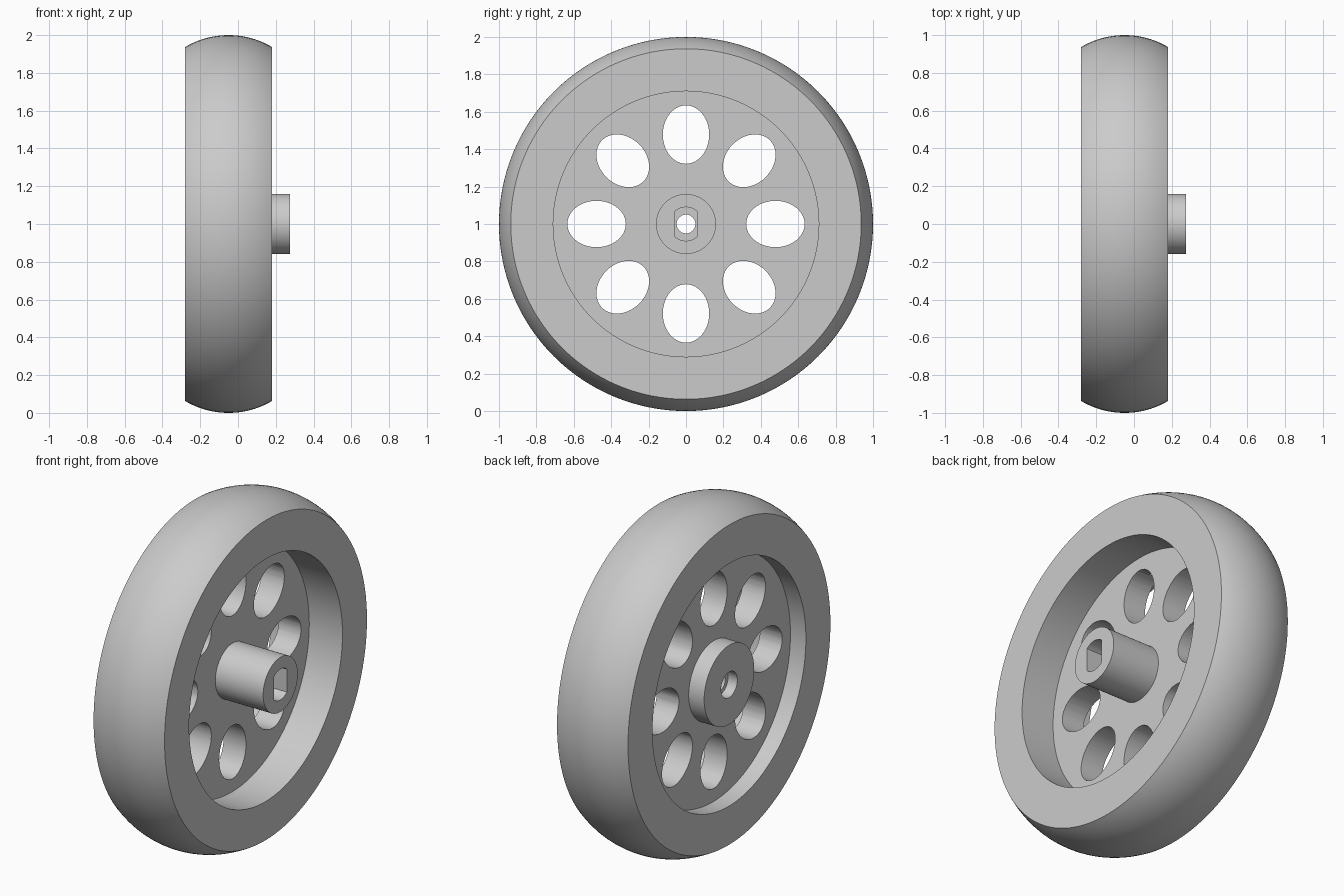
import bpy, bmesh, math
from math import sin, cos, pi

if "Cube" in bpy.data.objects:
    bpy.data.objects.remove(bpy.data.objects["Cube"])

CENTRE_Z = 1.0
SEGMENTS = 128

grey = bpy.data.materials.new("plain grey")
grey.diffuse_color = (0.6, 0.6, 0.6, 1)
grey.use_nodes = True
grey.node_tree.nodes["Principled BSDF"].inputs["Base Color"].default_value = grey.diffuse_color


def finish(bm, name):
    """Turn a bmesh into an object standing at axle height."""
    bmesh.ops.recalc_face_normals(bm, faces=bm.faces)
    mesh = bpy.data.meshes.new(name)
    bm.to_mesh(mesh)
    bm.free()
    obj = bpy.data.objects.new(name, mesh)
    obj.location.z = CENTRE_Z
    mesh.materials.append(grey)
    bpy.context.collection.objects.link(obj)
    return obj


def revolve(name, profile):
    """Spin a closed (x, radius) outline around the x axis."""
    bm = bmesh.new()
    rings = []
    for i in range(SEGMENTS):
        a = 2 * pi * i / SEGMENTS
        rings.append([bm.verts.new((x, r * cos(a), r * sin(a))) for x, r in profile])
    n = len(profile)
    for i in range(SEGMENTS):
        p, q = rings[i], rings[(i + 1) % SEGMENTS]
        for j in range(n):
            k = (j + 1) % n
            bm.faces.new((p[j], p[k], q[k], q[j]))
    return finish(bm, name)


def prism(name, outline, x0, x1):
    """Extrude a (y, z) outline along x."""
    bm = bmesh.new()
    face = bm.faces.new([bm.verts.new((x0, y, z)) for y, z in outline])
    new = bmesh.ops.extrude_face_region(bm, geom=[face])["geom"]
    verts = [v for v in new if isinstance(v, bmesh.types.BMVert)]
    bmesh.ops.translate(bm, verts=verts, vec=(x1 - x0, 0, 0))
    obj = finish(bm, name)
    obj.hide_render = True
    return obj


def activate(obj):
    bpy.ops.object.select_all(action='DESELECT')
    obj.select_set(True)
    bpy.context.view_layer.objects.active = obj


def cut(target, cutter):
    """Subtract the cutter and throw it away."""
    activate(target)
    mod = target.modifiers.new("cut", 'BOOLEAN')
    mod.operation = 'DIFFERENCE'
    mod.solver = 'EXACT'
    mod.object = cutter
    bpy.ops.object.modifier_apply(modifier=mod.name)
    bpy.data.objects.remove(cutter, do_unlink=True)


# Tyre with a crowned tread and flat side walls
left, right, edge_r, rim_r = -0.28, 0.18, 0.937, 0.71
half, sag = (right - left) / 2, 1 - edge_r
crown = (half ** 2 + sag ** 2) / (2 * sag)
sweep = math.asin(half / crown)
tread = []
for i in range(25):
    a = sweep * (i / 12 - 1)
    tread.append(((left + right) / 2 + crown * sin(a), 1 - crown + crown * cos(a)))
tyre = revolve("tyre", [(left, rim_r)] + tread + [(right, rim_r)])

# Wheel disc with rear boss, long front hub and stepped bore
web_back, web_front, hub_end = -0.18, -0.035, 0.275
disc = revolve("wheel_disc_and_hub", [
    (web_back, rim_r), (web_front, rim_r),
    (web_front, 0.16), (hub_end, 0.16), (hub_end, 0.05),
    (-0.22, 0.05), (-0.22, 0.075), (left, 0.075),
    (left, 0.232), (web_back, 0.232)])

# Eight oval lightening holes, long axis pointing outward
for i in range(8):
    a = i * pi / 4
    outline = []
    for j in range(48):
        t = 2 * pi * j / 48
        u, v = 0.478 + 0.156 * cos(t), 0.124 * sin(t)
        outline.append((u * cos(a) - v * sin(a), u * sin(a) + v * cos(a)))
    cut(disc, prism("oval_cutter", outline, -0.25, 0.02))

# Axle socket with two flat sides
socket_r, flat = 0.09, 0.06
limit = math.acos(flat / socket_r)
arc = [limit + (pi - 2 * limit) * i / 16 for i in range(17)]
arc += [a + pi for a in arc]
cut(disc, prism("socket_cutter",
                [(socket_r * cos(a), socket_r * sin(a)) for a in arc], -0.13, 0.35))

for obj in (tyre, disc):
    activate(obj)
    bpy.ops.object.shade_smooth_by_angle(angle=math.radians(30))
